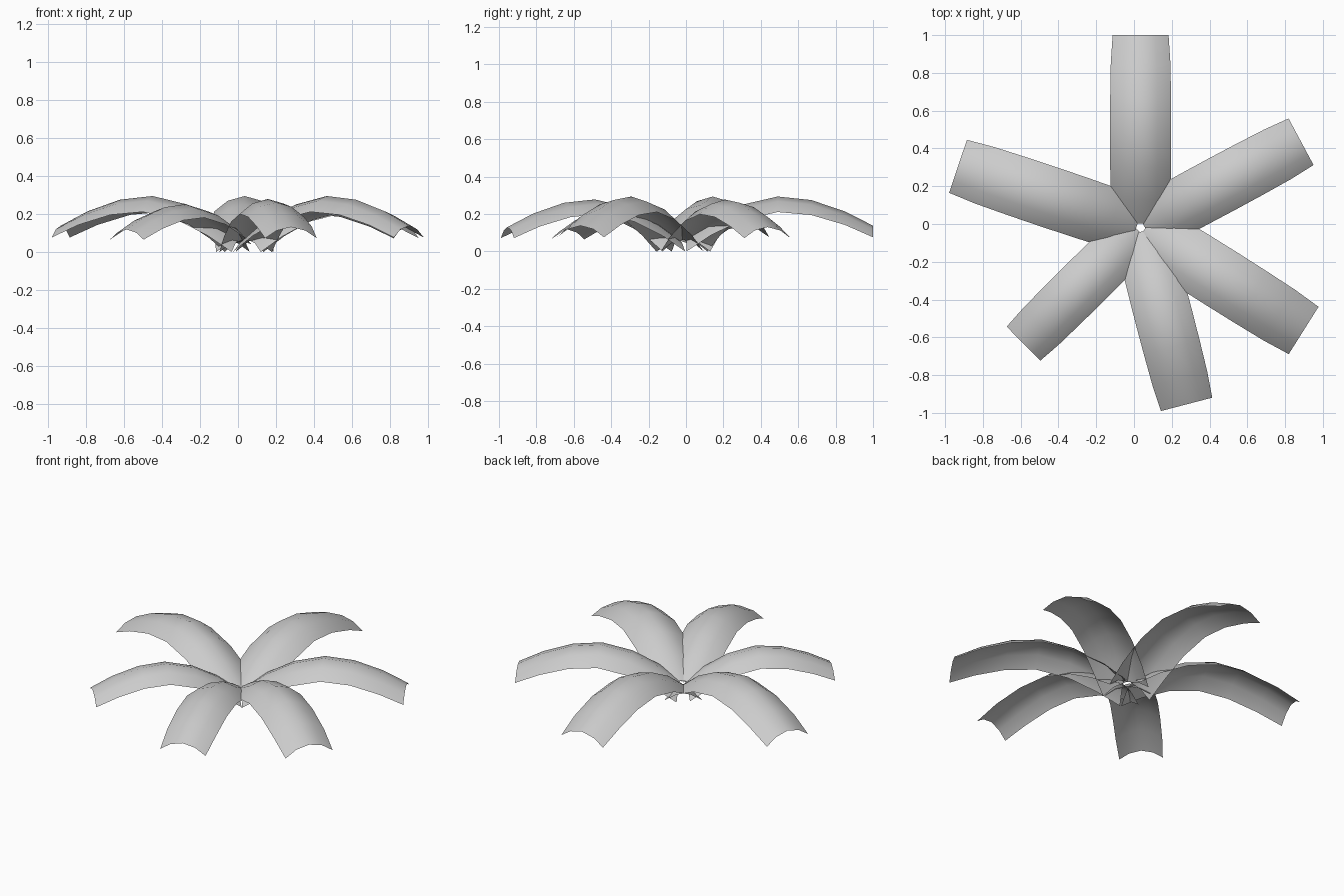
import bpy, bmesh, math
from mathutils import Matrix, Vector

if "Cube" in bpy.data.objects:
    bpy.data.objects.remove(bpy.data.objects["Cube"])

# Leaf stations: distance from centre, crown height, half width, edge droop
STATIONS = [
    (0.022, 0.070, 0.150, 0.068),
    (0.150, 0.165, 0.158, 0.078),
    (0.320, 0.252, 0.161, 0.082),
    (0.510, 0.296, 0.162, 0.083),
    (0.690, 0.277, 0.161, 0.080),
    (0.870, 0.216, 0.158, 0.072),
    (1.020, 0.140, 0.148, 0.062),
]
ACROSS = (-1, -0.55, 0, 0.55, 1)
CENTRE = Vector((0.035, -0.02, 0))

# Direction in degrees and scale of each leaf
LEAVES = [(90, 1.0), (28.2, 0.945), (-32.2, 1.0),
          (-75.4, 0.947), (224.7, 0.855), (161.4, 1.0)]


def leaf(name, angle, scale):
    bm = bmesh.new()
    rows = []
    for r, z, w, droop in STATIONS:
        rows.append([bm.verts.new((r, u * w, z - droop * u * u)) for u in ACROSS])
    for a, b in zip(rows, rows[1:]):
        for i in range(len(ACROSS) - 1):
            bm.faces.new((a[i], b[i], b[i + 1], a[i + 1])).smooth = True
    bm.transform(Matrix.Translation(CENTRE)
                 @ Matrix.Rotation(math.radians(angle), 4, 'Z')
                 @ Matrix.Scale(scale, 4))
    # Rest every base corner on the ground
    low = min(v.co.z for v in bm.verts)
    for v in bm.verts:
        v.co.z -= low
    mesh = bpy.data.meshes.new(name)
    bm.to_mesh(mesh)
    bm.free()
    obj = bpy.data.objects.new(name, mesh)
    bpy.context.collection.objects.link(obj)


# Ring of arching leaves
for n, (angle, scale) in enumerate(LEAVES, 1):
    leaf(f"leaf_{n}", angle, scale)
